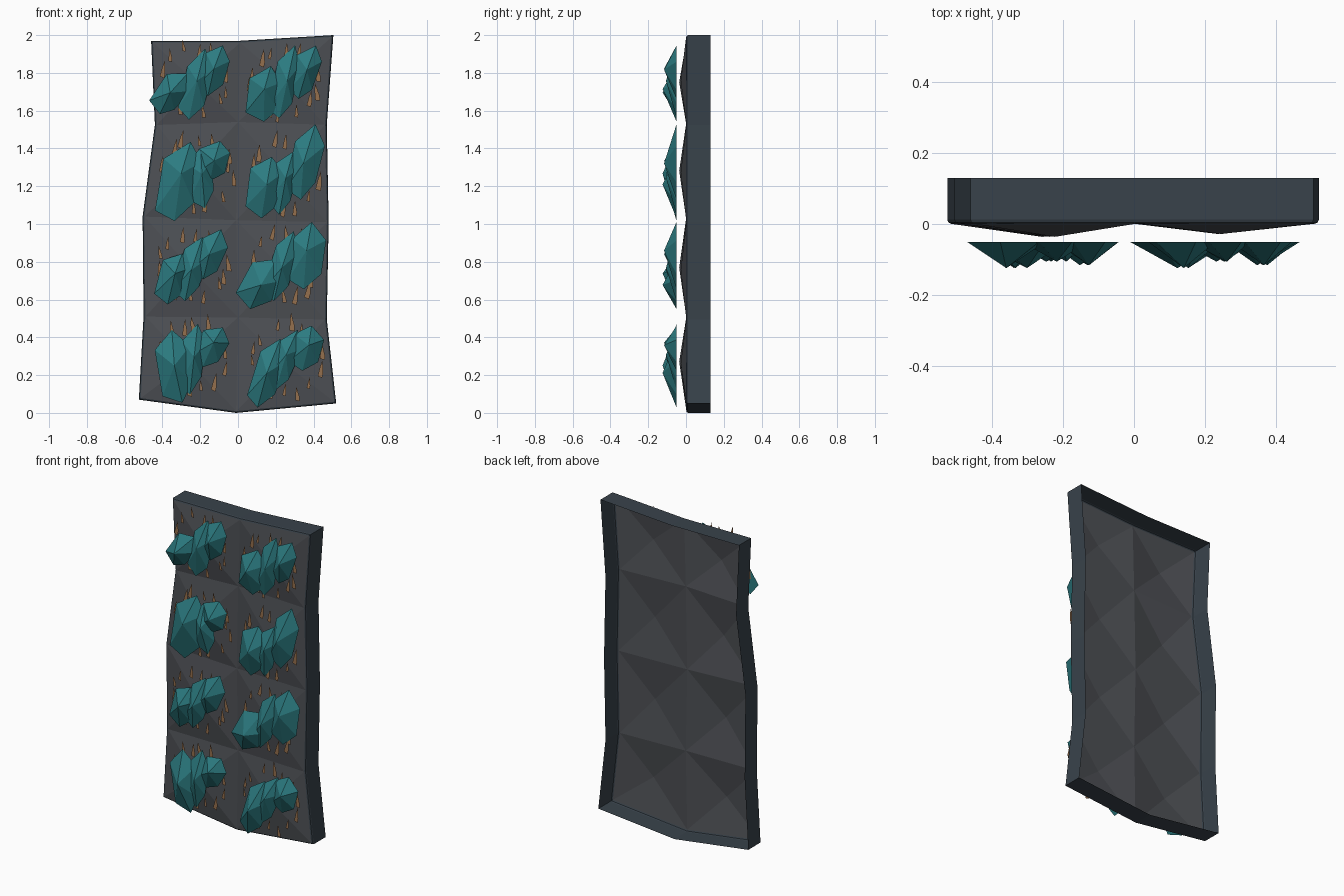
import bpy, bmesh, math, random
from mathutils import Vector

if "Cube" in bpy.data.objects:
    bpy.data.objects.remove(bpy.data.objects["Cube"])

random.seed(4)


def material(name, rgb):
    m = bpy.data.materials.new(name)
    m.diffuse_color = (*rgb, 1)
    m.use_nodes = True
    m.node_tree.nodes["Principled BSDF"].inputs["Base Color"].default_value = m.diffuse_color
    return m


def finish(name, bm, *mats):
    me = bpy.data.meshes.new(name)
    bm.to_mesh(me)
    bm.free()
    ob = bpy.data.objects.new(name, me)
    for m in mats:
        me.materials.append(m)
    bpy.context.collection.objects.link(ob)
    return ob


stone = material("stone", (0.075, 0.08, 0.09))
slate = material("slate", (0.04, 0.055, 0.07))
teal = material("teal", (0.025, 0.2, 0.22))
brown = material("brown", (0.3, 0.16, 0.075))

# Rock panel: 2 x 4 shallow pyramids on an uneven grid, open at the back
rows = [
    [(-.525, .07), (-.01, 0), (.52, .05)],
    [(-.50, .51), (0, .505), (.47, .495)],
    [(-.505, 1.04), (-.01, 1.02), (.48, 1.01)],
    [(-.44, 1.525), (0, 1.54), (.47, 1.525)],
    [(-.46, 1.97), (.01, 1.97), (.505, 2.0)],
]
bm = bmesh.new()
grid = [[bm.verts.new((x, 0.002, z)) for x, z in r] for r in rows]
for j in range(4):
    for i in range(2):
        quad = [grid[j][i], grid[j][i + 1], grid[j + 1][i + 1], grid[j + 1][i]]
        mid = sum((v.co for v in quad), Vector()) / 4
        tip = bm.verts.new((mid.x, -.036 if i == 0 else -.028, mid.z))
        for k in range(4):
            bm.faces.new((quad[k], quad[(k + 1) % 4], tip))
border = [e for e in bm.edges if e.is_boundary]
# Side walls swept back from the border
walls = bmesh.ops.extrude_edge_only(bm, edges=border)["geom"]
for g in walls:
    if isinstance(g, bmesh.types.BMVert):
        g.co.y = .13
    elif isinstance(g, bmesh.types.BMFace):
        g.material_index = 1
bmesh.ops.recalc_face_normals(bm, faces=bm.faces)
rim = [e for e in bm.edges if len(e.link_faces) == 2
       and e.link_faces[0].material_index != e.link_faces[1].material_index]
bmesh.ops.bevel(bm, geom=rim, offset=.01, segments=2, profile=.5,
                affect='EDGES', material=1)
finish("rock_panel", bm, stone, slate)

# Crystals: x, z, half width, half height, lean in degrees
clusters = [
    [(-.35, 1.70, .085, .135, 35), (-.225, 1.74, .075, .19, 12), (-.13, 1.82, .075, .14, 15)],
    [(.14, 1.69, .09, .145, 8), (.25, 1.755, .07, .2, 10), (.355, 1.805, .07, .15, 15)],
    [(-.31, 1.23, .11, .22, 8), (-.20, 1.25, .075, .16, -6), (-.135, 1.335, .09, .11, 10)],
    [(.145, 1.2, .095, .165, 8), (.245, 1.225, .065, .17, 10), (.355, 1.33, .085, .2, 10)],
    [(-.345, .72, .08, .14, 15), (-.245, .765, .075, .18, 15), (-.145, .84, .07, .14, 20)],
    [(.125, .69, .105, .145, 25), (.235, .78, .07, .19, 15), (.36, .835, .095, .18, 5)],
    [(-.335, .25, .095, .19, -8), (-.24, .285, .07, .19, 5), (-.145, .355, .085, .12, 25)],
    [(.155, .21, .08, .19, 18), (.25, .28, .065, .17, 20), (.36, .345, .085, .12, 10)],
]
outline = [(.2, 1), (.97, .5), (.85, -.5), (.1, -1), (-.9, -.75), (-.9, .5)]
shard = [(-.011, -.03), (.011, -.036), (.013, -.012), (.002, .05), (-.006, .015)]


def crystal(bm, x, z, w, h, lean, depth):
    a = math.radians(lean)
    c, s = math.cos(a), math.sin(a)

    def place(u, v, y):
        return bm.verts.new((x + u * w * c + v * h * s, y, z - u * w * s + v * h * c))
    ring = [place(u + random.uniform(-.1, .1), v + random.uniform(-.06, .03), -.05)
            for u, v in outline]
    tip = place(random.uniform(-.1, .15), random.uniform(-.1, .2), -.05 - depth)
    for k in range(6):
        bm.faces.new((ring[k], tip, ring[(k + 1) % 6]))
    bm.faces.new(ring)


for n, group in enumerate(clusters):
    bm = bmesh.new()
    for g, depth in zip(group, (.074, .056, .066)):
        crystal(bm, *g, depth)
    bmesh.ops.recalc_face_normals(bm, faces=bm.faces)
    finish(f"crystal_cluster_{n + 1}", bm, teal)

    # Thin flat shards scattered round each cluster
    cx = sum(g[0] for g in group) / 3
    cz = sum(g[1] for g in group) / 3
    bm = bmesh.new()
    for k in range(14):
        t = 2 * math.pi * (k + random.random() * .6) / 14
        px = cx + random.uniform(.16, .195) * math.cos(t)
        pz = cz + random.uniform(.15, .2) * math.sin(t)
        size, a = random.uniform(.7, 1.25), random.uniform(-.2, .2)
        bm.faces.new([bm.verts.new((px + size * (u * math.cos(a) + v * math.sin(a)), -.044,
                                    pz + size * (v * math.cos(a) - u * math.sin(a))))
                      for u, v in shard])
    finish(f"bronze_shards_{n + 1}", bm, brown)
